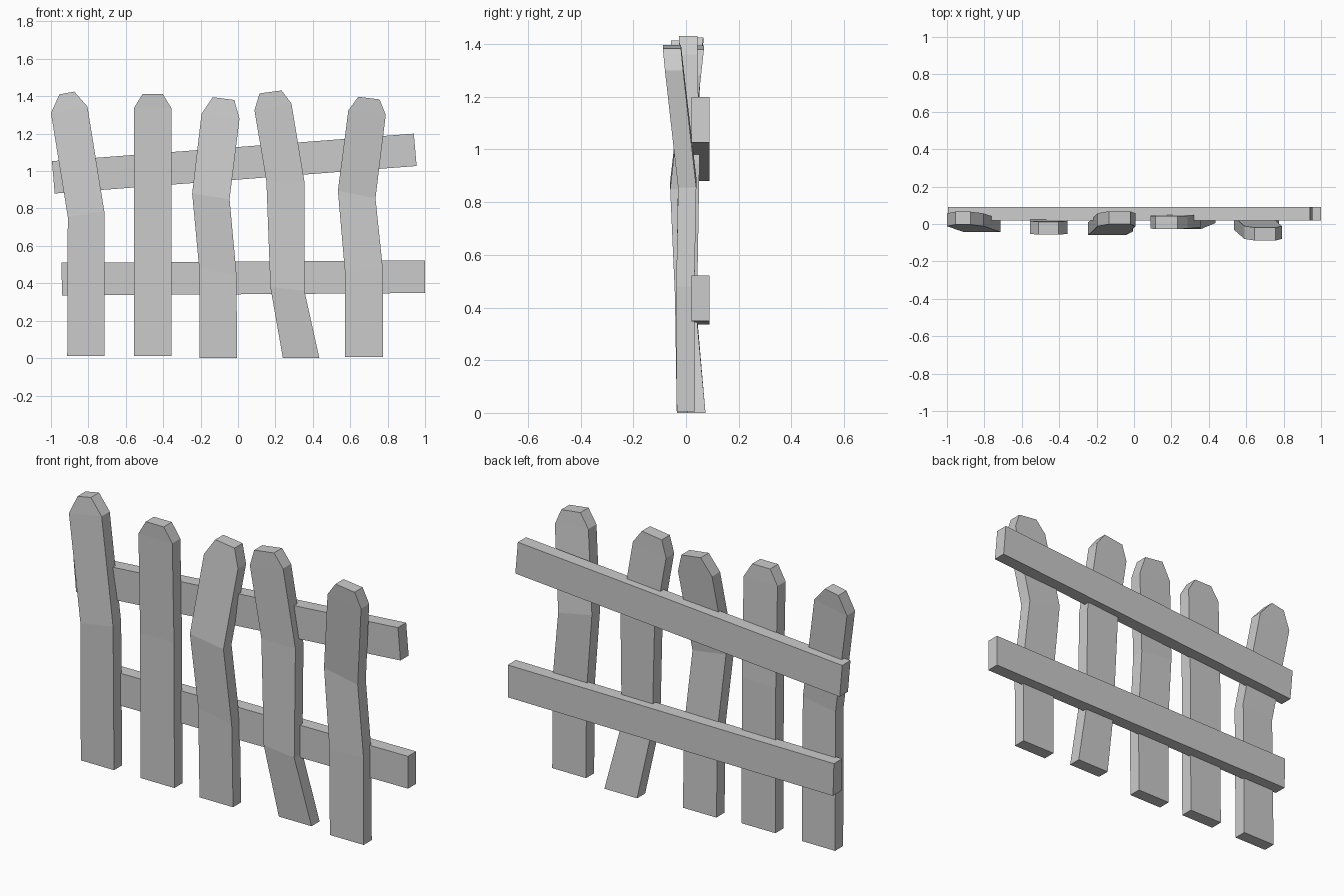
import bpy, bmesh

def slab(name, rings, depth):
    """Solid from rings (left x, left z, right x, right z, front y) of constant depth."""
    bm = bmesh.new()
    loops = []
    for xl, zl, xr, zr, y in rings:
        pts = ((xl, y, zl), (xr, y, zr), (xr, y + depth, zr), (xl, y + depth, zl))
        loops.append([bm.verts.new(p) for p in pts])
    for a, b in zip(loops, loops[1:]):
        for i in range(4):
            j = (i + 1) % 4
            bm.faces.new((a[i], a[j], b[j], b[i]))
    bm.faces.new(loops[0][::-1])
    bm.faces.new(loops[-1])
    bmesh.ops.recalc_face_normals(bm, faces=bm.faces)
    mesh = bpy.data.meshes.new(name)
    bm.to_mesh(mesh)
    bm.free()
    bpy.context.collection.objects.link(bpy.data.objects.new(name, mesh))

# Bent pickets, left to right: foot, bends, shoulder, clipped tip
pickets = [
    [(-.913, .015, -.715, .015, -.035), (-.91, .76, -.715, .79, -.043),
     (-1.0, 1.315, -.805, 1.35, -.012), (-.955, 1.415, -.875, 1.43, -.003)],
    [(-.557, .015, -.355, .015, -.035), (-.557, .80, -.355, .80, -.038),
     (-.557, 1.34, -.355, 1.34, -.053), (-.51, 1.418, -.403, 1.418, -.057)],
    [(-.205, .005, -.005, .005, -.035), (-.208, .49, -.008, .45, -.042),
     (-.245, .885, -.045, .855, -.06), (-.195, 1.31, .008, 1.285, -.012),
     (-.135, 1.40, -.02, 1.385, -.001)],
    [(.24, .005, .435, .005, .005), (.173, .385, .355, .365, -.028),
     (.152, .95, .355, .95, -.018), (.088, 1.33, .286, 1.365, -.025),
     (.115, 1.42, .233, 1.436, -.026)],
    [(.572, .01, .774, .01, -.035), (.572, .465, .774, .485, -.037),
     (.534, .90, .735, .86, -.03), (.59, 1.33, .79, 1.305, -.08),
     (.643, 1.402, .757, 1.388, -.088)],
]
for n, rings in enumerate(pickets, 1):
    # Drop everything slightly so the lowest foot rests on the ground
    slab(f"picket_{n}", [(a, b - .005, c, d - .005, y) for a, b, c, d, y in rings], .069)

# Back rails: each ring is one end (top corner, bottom corner)
slab("lower_rail", [(-.945, .51, -.94, .335, .02), (1.0, .522, 1.0, .348, .02)], .07)
slab("upper_rail", [(-.995, 1.053, -.98, .88, .02), (.94, 1.2, .955, 1.027, .02)], .07)
